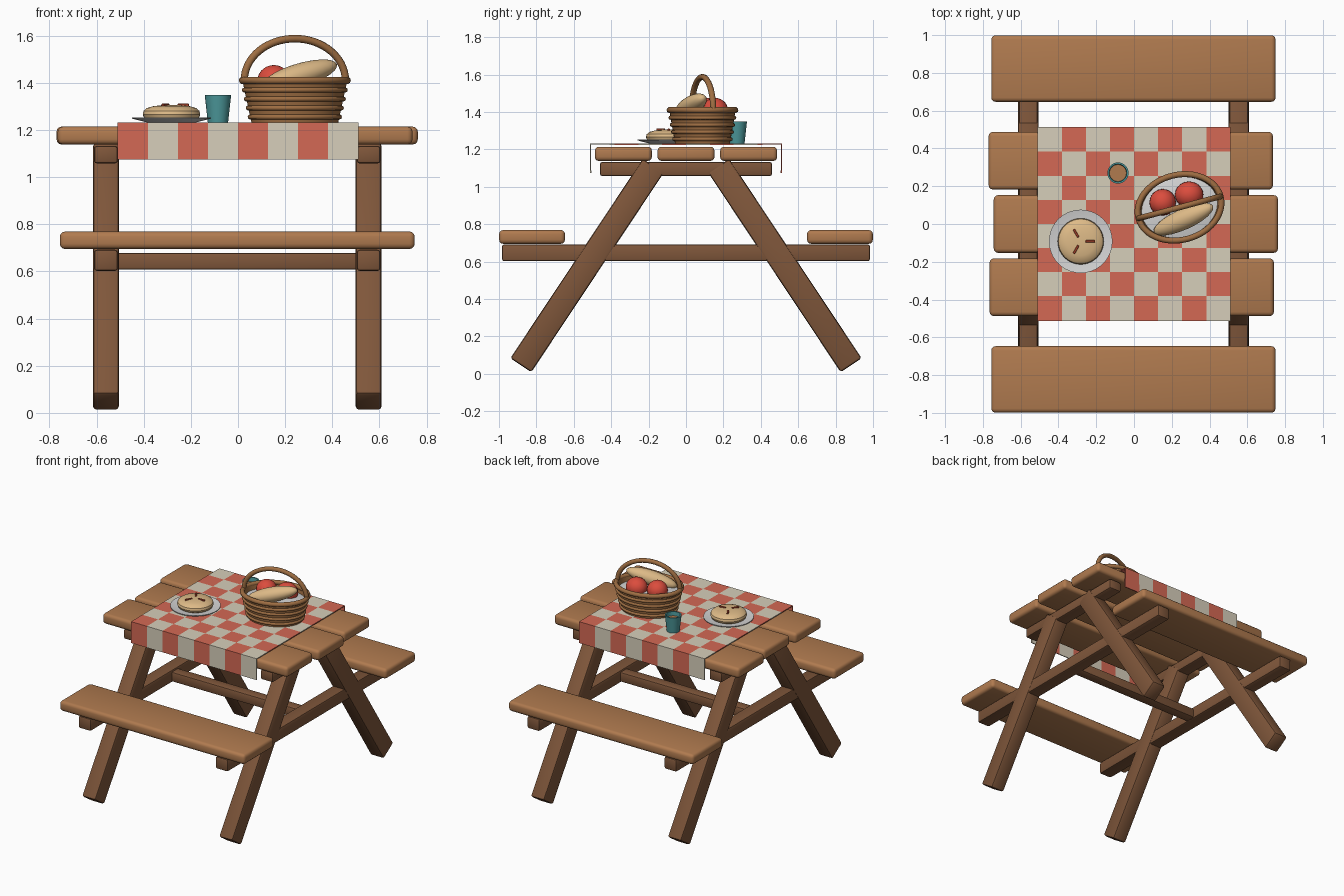
import bpy, bmesh, math
from mathutils import Matrix, Vector

if "Cube" in bpy.data.objects:
    bpy.data.objects.remove(bpy.data.objects["Cube"])


def srgb(r, g, b):
    return [((c + 0.055) / 1.055) ** 2.4 for c in (r, g, b)] + [1]


def material(name, r, g, b):
    m = bpy.data.materials.new(name)
    m.diffuse_color = srgb(r, g, b)
    m.use_nodes = True
    m.node_tree.nodes["Principled BSDF"].inputs["Base Color"].default_value = m.diffuse_color
    return m


PLANK = material("plank wood", 0.69, 0.48, 0.31)
FRAME = material("frame wood", 0.50, 0.34, 0.23)
RED = material("cloth red", 0.83, 0.41, 0.33)
CREAM = material("cloth cream", 0.84, 0.81, 0.73)
APPLE = material("apple red", 0.86, 0.30, 0.24)
CRUST = material("crust", 0.87, 0.73, 0.53)
CHINA = material("plate white", 0.83, 0.83, 0.83)
TEAL = material("cup teal", 0.30, 0.60, 0.61)
FILLING = material("pie filling", 0.68, 0.27, 0.17)
WICKER = material("wicker", 0.62, 0.43, 0.26)


def finish(bm, name, mats, smooth=35):
    bmesh.ops.recalc_face_normals(bm, faces=bm.faces)
    me = bpy.data.meshes.new(name)
    bm.to_mesh(me)
    bm.free()
    ob = bpy.data.objects.new(name, me)
    bpy.context.collection.objects.link(ob)
    for m in mats:
        me.materials.append(m)
    if smooth:
        bpy.ops.object.select_all(action='DESELECT')
        ob.select_set(True)
        bpy.context.view_layer.objects.active = ob
        bpy.ops.object.shade_smooth_by_angle(angle=math.radians(smooth))
    return ob


def beam(name, mat, center, size, bevel, segments=2, rot=Matrix()):
    """Box with rounded edges."""
    bm = bmesh.new()
    bmesh.ops.create_cube(bm, size=1, matrix=Matrix.Diagonal((*size, 1)))
    bmesh.ops.bevel(bm, geom=bm.edges[:], offset=bevel, segments=segments,
                    profile=0.5, affect='EDGES')
    bm.transform(Matrix.Translation(center) @ rot)
    return finish(bm, name, [mat])


def lathe(name, mat, profile, place, steps=32):
    """Spin an (r, z) profile around z, then place it."""
    bm = bmesh.new()
    vs = [bm.verts.new((r, 0, z)) for r, z in profile]
    es = [bm.edges.new(p) for p in zip(vs, vs[1:])]
    bmesh.ops.spin(bm, geom=vs + es, cent=(0, 0, 0), axis=(0, 0, 1),
                   angle=math.tau, steps=steps)
    bmesh.ops.remove_doubles(bm, verts=bm.verts, dist=1e-5)
    bm.transform(place)
    return finish(bm, name, [mat])


def ellipsoid(name, mat, place, size):
    bm = bmesh.new()
    bmesh.ops.create_uvsphere(bm, u_segments=24, v_segments=14, radius=1)
    bm.transform(place @ Matrix.Diagonal((*size, 1)))
    return finish(bm, name, [mat], 60)


def ring(name, mat, a, b, tube, place, sweep=math.tau, n=48, k=10):
    """Tube along an ellipse (or an arc of it) in the local xy plane."""
    bm = bmesh.new()
    closed = sweep > 6
    rows = []
    for i in range(n if closed else n + 1):
        t = sweep * i / n
        c = Vector((a * math.cos(t), b * math.sin(t), 0))
        out = Vector((b * math.cos(t), a * math.sin(t), 0)).normalized()
        rows.append([bm.verts.new(c + tube * (out * math.cos(u) + Vector((0, 0, math.sin(u)))))
                     for u in (math.tau * j / k for j in range(k))])
    for i in range(n):
        p, q = rows[i], rows[(i + 1) % len(rows)]
        for j in range(k):
            bm.faces.new((p[j], p[(j + 1) % k], q[(j + 1) % k], q[j]))
    bm.transform(place)
    return finish(bm, name, [mat], 60)


def at(x, y, z):
    return Matrix.Translation((x, y, z))


# Table top and benches
for name, x, y in (("front", -0.012, -0.335), ("middle", 0.01, 0.0), ("back", -0.017, 0.335)):
    beam(f"top_plank_{name}", PLANK, (x, y, 1.176), (1.505, 0.305, 0.076), 0.022, 3)
for name, s in (("front", -1), ("back", 1)):
    beam(f"bench_{name}", PLANK, (-0.003, s * 0.823, 0.732), (1.505, 0.352, 0.074), 0.022, 3)

# A-frames: two splayed legs, a top rail and a bench rail on each side
for side, sx in (("left", -1), ("right", 1)):
    x = sx * 0.557 - 0.003
    beam(f"top_rail_{side}", FRAME, (x, 0, 1.095), (0.1, 0.92, 0.075), 0.012)
    beam(f"bench_rail_{side}", FRAME, (x, 0, 0.647), (0.1, 1.968, 0.09), 0.012)
    for end, sy in (("front", -1), ("back", 1)):
        foot, head = Vector((x, sy * 0.883, 0.046)), Vector((x, sy * 0.175, 1.112))
        d = head - foot
        tilt = Matrix.Rotation(math.atan2(-d.y, d.z), 4, 'X')
        beam(f"leg_{side}_{end}", FRAME, (foot + head) / 2,
             (0.11, 0.135, d.length), 0.014, 2, tilt)
beam("stretcher", FRAME, (-0.003, 0, 0.643), (1.08, 0.08, 0.072), 0.012)

# Checked tablecloth hanging over the front and back
bm = bmesh.new()
H = 0.51
path = [(-H, 1.074)] + [(-H + 2 * H * i / 8, 1.228) for i in range(9)] + [(H, 1.074)]
grid = [[bm.verts.new((-H + 2 * H * i / 8, y, z)) for i in range(9)] for y, z in path]
for r in range(10):
    row = min(max(r - 1, 0), 7)          # hanging strips repeat the edge row
    for c in range(8):
        f = bm.faces.new((grid[r][c], grid[r][c + 1], grid[r + 1][c + 1], grid[r + 1][c]))
        f.material_index = (row + c) % 2
cloth = finish(bm, "tablecloth", [RED, CREAM], 0)
thick = cloth.modifiers.new("thickness", 'SOLIDIFY')
thick.thickness = 0.007
thick.offset = 0

# Plate and pie
pie = at(-0.282, -0.092, 0)
lathe("plate", CHINA, [(0, 1.232), (0.105, 1.232), (0.168, 1.248), (0.168, 1.253),
                       (0.11, 1.242), (0, 1.242)], pie, 40)
lathe("pie", CRUST, [(0, 1.24), (0.1, 1.24), (0.116, 1.25), (0.122, 1.265), (0.118, 1.281),
                     (0.104, 1.293), (0.075, 1.301), (0.04, 1.305), (0, 1.306)], pie, 40)
for i in range(3):
    turn = Matrix.Rotation(math.tau * i / 3, 4, 'Z')
    beam(f"pie_slit_{i + 1}", FILLING, (pie @ turn @ Vector((0.05, 0, 1.304))),
         (0.05, 0.012, 0.014), 0.002, 1, turn)

# Cup with a drink
cup = at(-0.085, 0.27, 0)
lathe("cup", TEAL, [(0, 1.232), (0.043, 1.232), (0.056, 1.349), (0.047, 1.349),
                    (0.038, 1.24), (0, 1.24)], cup)
lathe("drink", PLANK, [(0, 1.32), (0.0455, 1.32)], cup)

# Oval basket: flared wall, woven bands, rim and arched handle
basket = at(0.241, 0.088, 0) @ Matrix.Rotation(math.radians(15), 4, 'Z')
RATIO = 0.77
oval = basket @ Matrix.Diagonal((1, RATIO, 1, 1))
lathe("basket_wall", WICKER, [(0, 1.232), (0.187, 1.232), (0.226, 1.41), (0.21, 1.41),
                              (0.178, 1.25), (0, 1.25)], oval, 48)
for i in range(4):
    z = 1.255 + 0.038 * i
    a = 0.187 + 0.219 * (z - 1.232)
    ring(f"basket_band_{i + 1}", WICKER, a, a * RATIO, 0.011, basket @ at(0, 0, z), k=8)
ring("basket_rim", WICKER, 0.225, 0.172, 0.016, basket @ at(0, 0, 1.41))
ring("basket_handle", WICKER, 0.222, 0.177, 0.016,
     basket @ at(0, 0, 1.41) @ Matrix.Rotation(math.pi / 2, 4, 'X'), sweep=math.pi, n=32)
lathe("basket_liner", CHINA, [(0, 1.395), (0.13, 1.39), (0.212, 1.375)], oval, 48)

# Food in the basket
ellipsoid("apple_left", APPLE, at(0.152, 0.115, 1.408), (0.07, 0.07, 0.067))
ellipsoid("apple_right", APPLE, at(0.292, 0.155, 1.408), (0.075, 0.07, 0.067))
loaf = at(0.262, 0.025, 1.432) @ Matrix.Rotation(math.radians(24), 4, 'Z') \
    @ Matrix.Rotation(math.radians(-15), 4, 'Y')
ellipsoid("bread_loaf", CRUST, loaf, (0.178, 0.055, 0.05))
